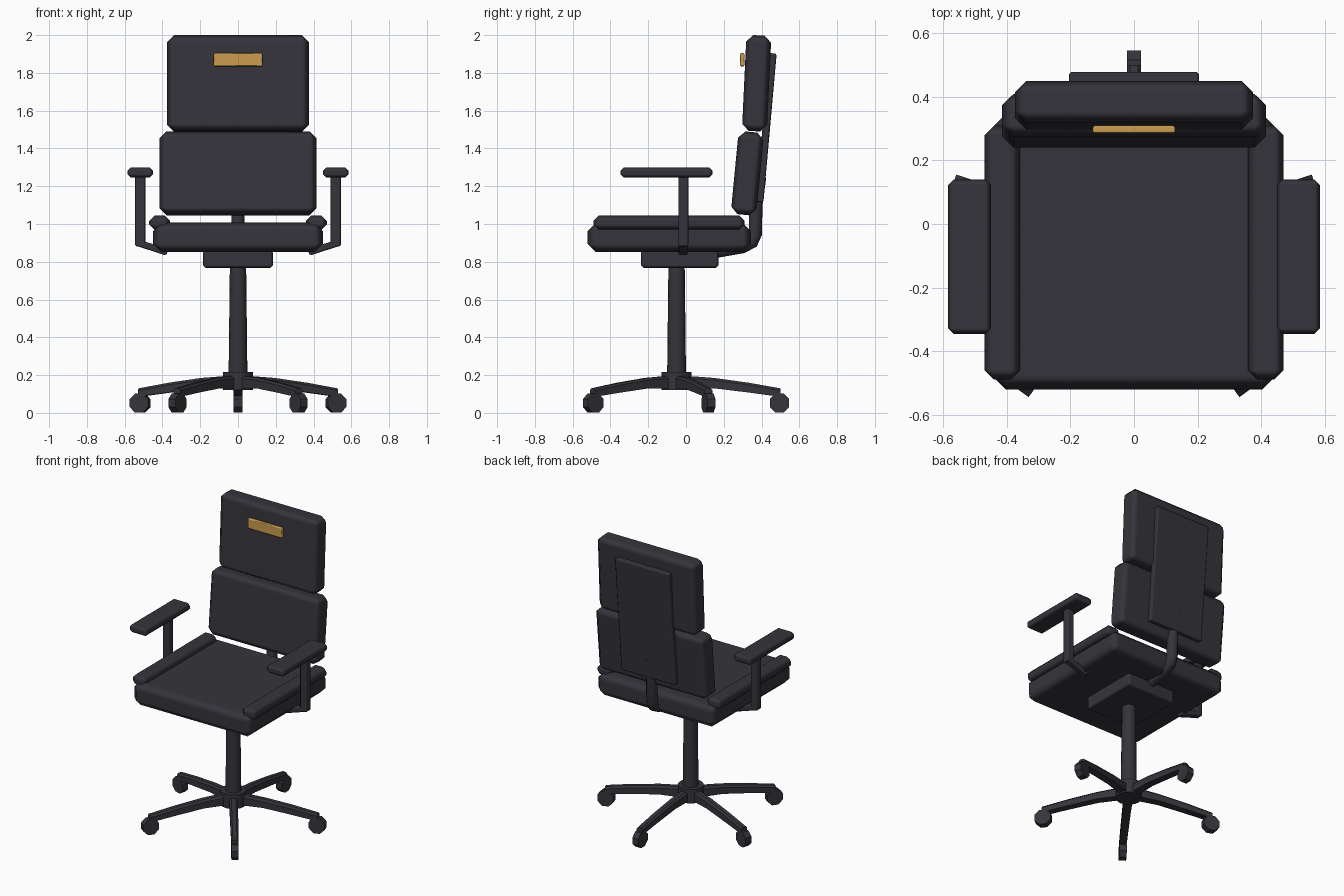
import bpy, bmesh, math
from mathutils import Vector, Matrix

cube = bpy.data.objects.get("Cube")
if cube:
    bpy.data.objects.remove(cube, do_unlink=True)


def material(name, rgb):
    m = bpy.data.materials.new(name)
    m.use_nodes = True
    m.diffuse_color = (*rgb, 1)
    m.node_tree.nodes["Principled BSDF"].inputs["Base Color"].default_value = (*rgb, 1)
    return m


DARK = material("charcoal", (0.036, 0.034, 0.043))
GOLD = material("brass", (0.60, 0.34, 0.08))


def finish(name, bm, mat, bevel=0, smooth_angle=None):
    bmesh.ops.recalc_face_normals(bm, faces=bm.faces)
    mesh = bpy.data.meshes.new(name)
    bm.to_mesh(mesh)
    bm.free()
    mesh.materials.append(mat)
    ob = bpy.data.objects.new(name, mesh)
    bpy.context.collection.objects.link(ob)
    if bevel:
        mesh.polygons.foreach_set("use_smooth", [True] * len(mesh.polygons))
        mod = ob.modifiers.new("chamfer", "BEVEL")
        mod.width = bevel
        mod.segments = 1
        mod.harden_normals = True
    if smooth_angle:
        bpy.ops.object.select_all(action="DESELECT")
        ob.select_set(True)
        bpy.context.view_layer.objects.active = ob
        bpy.ops.object.shade_smooth_by_angle(angle=math.radians(smooth_angle))
    return ob


def box(name, centre, size, bevel, tilt=0, mat=DARK):
    """Chamfered block; tilt leans the top backwards in degrees."""
    bm = bmesh.new()
    bmesh.ops.create_cube(bm, size=1)
    bmesh.ops.scale(bm, vec=size, verts=bm.verts)
    ob = finish(name, bm, mat, bevel)
    ob.location = centre
    ob.rotation_euler.x = math.radians(-tilt)
    return ob


def cylinder(name, centre, r1, r2, depth, sides):
    bm = bmesh.new()
    bmesh.ops.create_cone(bm, cap_ends=True, segments=sides,
                          radius1=r1, radius2=r2, depth=depth)
    ob = finish(name, bm, DARK, smooth_angle=35)
    ob.location = centre
    return ob


def tube(name, points, radius, sides):
    """Round bar along a path in the x = 0 plane."""
    bm = bmesh.new()
    rings = []
    pts = [Vector(p) for p in points]
    for i, p in enumerate(pts):
        d = (pts[min(i + 1, len(pts) - 1)] - pts[max(i - 1, 0)]).normalized()
        side = Vector((1, 0, 0))
        up = d.cross(side)
        angles = [math.tau * k / sides for k in range(sides)]
        rings.append([bm.verts.new(p + radius * (side * math.cos(a) + up * math.sin(a)))
                      for a in angles])
    for a, b in zip(rings, rings[1:]):
        for k in range(sides):
            n = (k + 1) % sides
            bm.faces.new((a[k], a[n], b[n], b[k]))
    bm.faces.new(rings[0])
    bm.faces.new(rings[-1])
    return finish(name, bm, DARK, smooth_angle=35)


# Five-star base with casters
BASE_Y = -0.05
LEG_PROFILE = [(0.0, 0.2, 0.13), (0.2, 0.185, 0.13), (0.38, 0.16, 0.108), (0.55, 0.13, 0.085)]


def leg(name, angle):
    bm = bmesh.new()
    rings = []
    for r, top, bottom in LEG_PROFILE:
        w = 0.028 - 0.01 * r
        rings.append([bm.verts.new(v) for v in
                      ((r, -w, bottom), (r, w, bottom), (r, w, top - 0.012),
                       (r, w * 0.55, top), (r, -w * 0.55, top), (r, -w, top - 0.012))])
    for a, b in zip(rings, rings[1:]):
        for k in range(len(a)):
            n = (k + 1) % len(a)
            bm.faces.new((a[k], a[n], b[n], b[k]))
    bm.faces.new(rings[0])
    bm.faces.new(rings[-1])
    ob = finish(name, bm, DARK, smooth_angle=25)
    ob.location = (0, BASE_Y, 0)
    ob.rotation_euler.z = angle


def caster(name, angle):
    bm = bmesh.new()
    bmesh.ops.create_cone(bm, cap_ends=True, segments=8, radius1=0.055,
                          radius2=0.055, depth=0.045)
    turn = Matrix.Rotation(math.pi / 2, 4, "X") @ Matrix.Rotation(math.pi / 8, 4, "Z")
    bmesh.ops.transform(bm, matrix=turn, verts=bm.verts)
    ob = finish(name, bm, DARK)
    ob.location = (0.545 * math.cos(angle), BASE_Y + 0.545 * math.sin(angle), 0.052)
    ob.rotation_euler.z = angle


for i in range(5):
    a = math.radians(90 + 72 * i)
    leg(f"base_leg_{i + 1}", a)
    caster(f"caster_{i + 1}", a)

cylinder("base_hub", (0, BASE_Y, 0.168), 0.08, 0.08, 0.095, 16)
cylinder("gas_column", (0, BASE_Y, 0.49), 0.05, 0.043, 0.6, 16)

# Seat
box("tilt_mechanism", (0, -0.033, 0.815), (0.37, 0.41, 0.095), 0.014)
box("seat_cushion", (0, -0.088, 0.929), (0.9, 0.865, 0.157), 0.045)

# Backrest
box("lower_back_cushion", (0, 0.325, 1.268), (0.83, 0.135, 0.44), 0.036, 5.5)
box("upper_back_cushion", (0, 0.374, 1.745), (0.75, 0.132, 0.508), 0.036, 2.7)
box("back_plate", (0, 0.425, 1.51), (0.41, 0.04, 0.79), 0.008, 5.1)
box("brass_plate", (0, 0.298, 1.87), (0.26, 0.024, 0.07), 0.006, 0, GOLD)
tube("back_strut", [(0, 0.1, 0.845), (0, 0.3, 0.88), (0, 0.35, 0.905), (0, 0.367, 0.945),
                    (0, 0.37, 1.1), (0, 0.39, 1.25)], 0.035, 12)

# Bolsters and armrests, one per side
for name, s in (("left", 1), ("right", -1)):
    box(f"{name}_bolster", (s * 0.415, -0.09, 1.007), (0.112, 0.8, 0.078), 0.03)
    box(f"{name}_arm_pad", (s * 0.518, -0.103, 1.273), (0.136, 0.487, 0.054), 0.018)
    box(f"{name}_arm_post", (s * 0.518, -0.014, 1.07), (0.054, 0.054, 0.38), 0.01)
    bracket = box(f"{name}_arm_bracket", (s * 0.455, -0.014, 0.876), (0.17, 0.05, 0.036), 0.008)
    bracket.rotation_euler.y = -s * math.radians(18)
